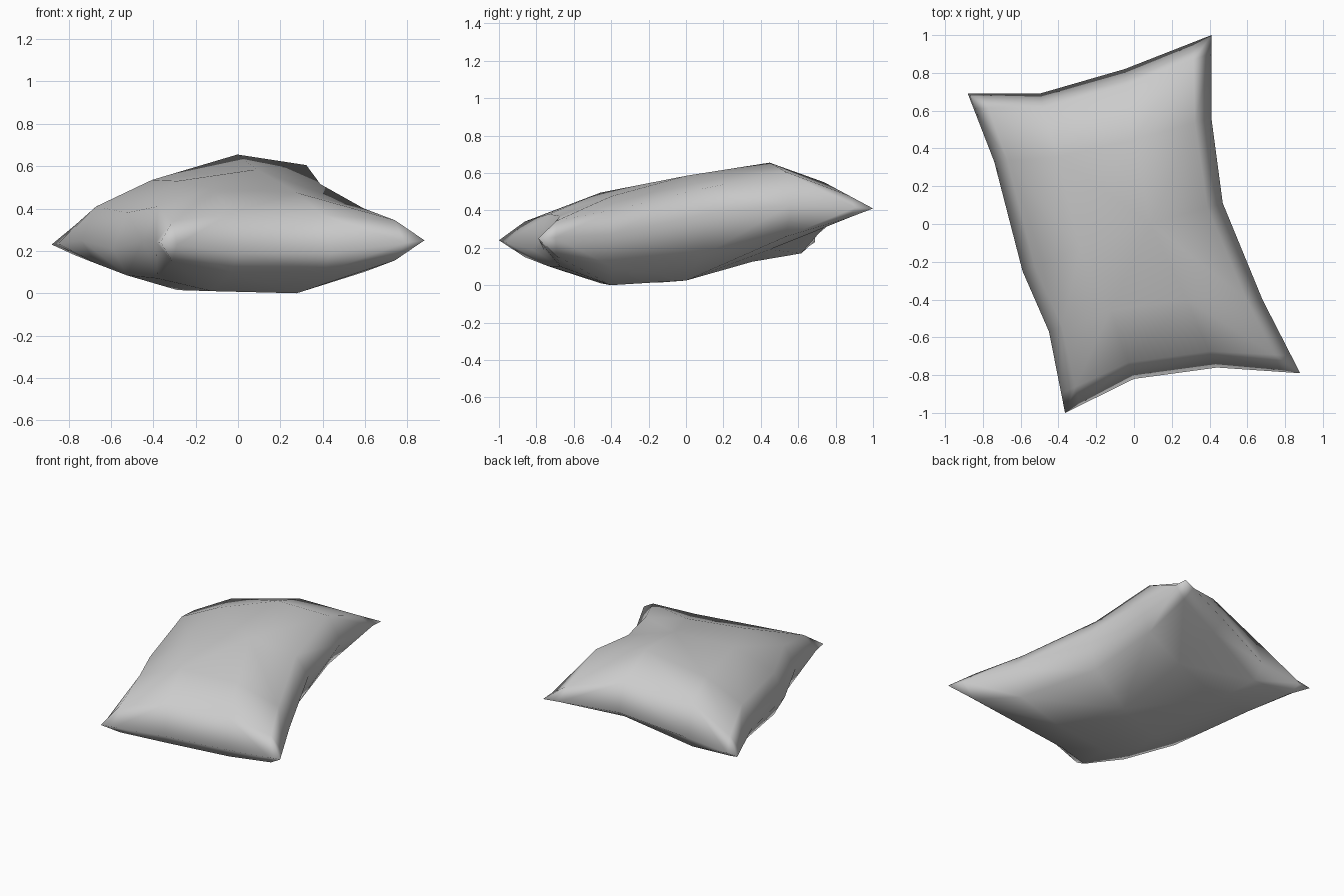
import bpy
import bmesh
from mathutils import Vector

cube = bpy.data.objects.get("Cube")
if cube:
    bpy.data.objects.remove(cube, do_unlink=True)


def lerp_along(keys, values, t):
    """Piecewise linear value at t, for keys running from 0 to 1."""
    for k0, k1, a, b in zip(keys, keys[1:], values, values[1:]):
        if t <= k1:
            return a + (b - a) * ((t - k0) / (k1 - k0))
    return values[-1]


def points(*coords):
    return [Vector(c) for c in coords]


# Seam corners and the four sagging seam edges
front_right, front_left = points((-.365, -1, .24), (.88, -.79, .25))
back_right, back_left = points((-.88, .69, .23), (.41, 1, .41))
ACROSS = (0, .33, .67, 1)
ALONG = (0, .25, .5, .77, 1)
front = [front_right, *points((0, -.82, .19), (.44, -.76, .19)), front_left]
back = [back_right, *points((-.5, .69, .26), (-.05, .82, .37)), back_left]
right = [front_right, *points((-.45, -.57, .25), (-.59, -.25, .21),
                              (-.74, .33, .25)), back_right]
left = [front_left, *points((.68, -.4, .27), (.47, .11, .38),
                            (.41, .56, .43)), back_left]

# Grid stations, dense near the seam
U = (0, .07, .33, .67, .93, 1)
V = (0, .06, .25, .5, .77, .95, 1)

# Heights of the padding inside the seam: rows front to back, right to left
TOP = ((.34, .38, .37, .345),
       (.41, .495, .475, .4),
       (.38, .53, .585, .515),
       (.41, .535, .655, .605),
       (.32, .48, .55, .48))
BOTTOM = ((.15, .1, .1, .155),
          (.07, .01, 0, .1),
          (.085, .015, .025, .16),
          (.14, .125, .19, .26),
          (.18, .17, .31, .36))


def seam_patch(u, v):
    """Surface stretched between the four seam edges."""
    ruled_v = lerp_along(ACROSS, front, u).lerp(lerp_along(ACROSS, back, u), v)
    ruled_u = lerp_along(ALONG, right, v).lerp(lerp_along(ALONG, left, v), u)
    corners = front_right.lerp(front_left, u).lerp(back_right.lerp(back_left, u), v)
    return ruled_v + ruled_u - corners


def padded_point(i, j, heights):
    point = seam_patch(U[i], V[j])
    if 0 < i < len(U) - 1 and 0 < j < len(V) - 1:
        point.z = heights[j - 1][i - 1]
    return point


# Top and bottom padded faces, joined along the seam; each cell is split
# on the diagonal that runs towards the nearest pillow corner
bm = bmesh.new()
for heights, flip in ((TOP, False), (BOTTOM, True)):
    grid = [[bm.verts.new(padded_point(i, j, heights)) for j in range(len(V))]
            for i in range(len(U))]
    for i in range(len(U) - 1):
        for j in range(len(V) - 1):
            a, b, c, d = (grid[i][j], grid[i + 1][j],
                          grid[i + 1][j + 1], grid[i][j + 1])
            if (U[i] < .5) == (V[j] < .5):
                halves = (a, b, c), (a, c, d)
            else:
                halves = (a, b, d), (b, c, d)
            for half in halves:
                bm.faces.new(half[::-1] if flip else half)
bmesh.ops.remove_doubles(bm, verts=bm.verts, dist=.0005)
for face in bm.faces:
    face.smooth = True
mesh = bpy.data.meshes.new("pillow")
bm.to_mesh(mesh)
bm.free()
pillow = bpy.data.objects.new("pillow", mesh)
bpy.context.collection.objects.link(pillow)

# Plain grey cloth
cloth = bpy.data.materials.new("grey cloth")
cloth.use_nodes = True
color = (.6, .6, .6, 1)
cloth.diffuse_color = color
cloth.node_tree.nodes["Principled BSDF"].inputs["Base Color"].default_value = color
mesh.materials.append(cloth)
